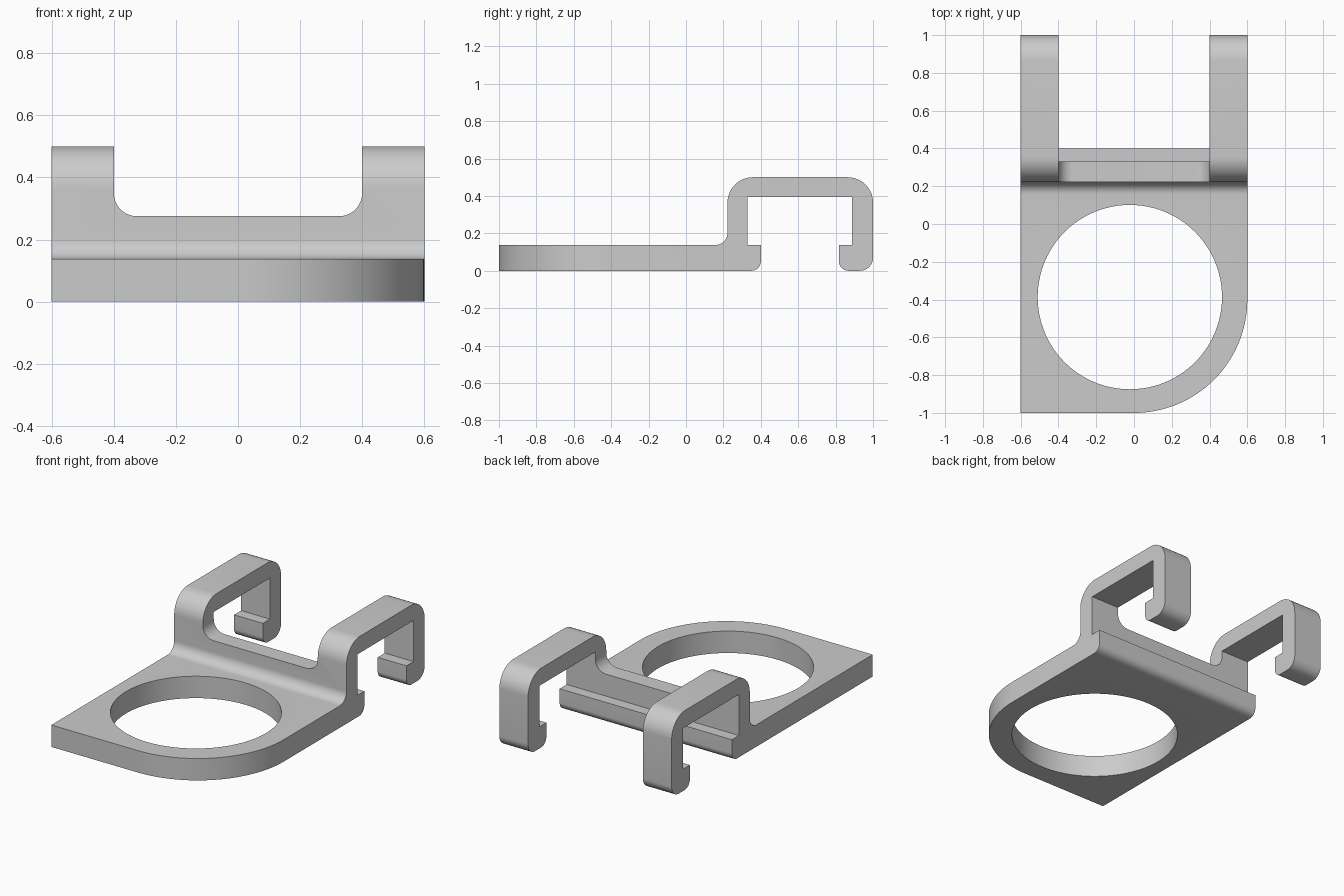
import bpy, bmesh, math
from mathutils import Vector, Matrix

cube = bpy.data.objects.get("Cube")
if cube:
    bpy.data.objects.remove(cube, do_unlink=True)

grey = bpy.data.materials.new("plain grey")
grey.use_nodes = True
colour = (0.6, 0.6, 0.6, 1)
grey.diffuse_color = colour
grey.node_tree.nodes["Principled BSDF"].inputs["Base Color"].default_value = colour


def rounded(corners, steps=12):
    """Outline from (u, v, radius) corners, each filleted by its radius."""
    points = []
    for i, (u, v, r) in enumerate(corners):
        p = Vector((u, v))
        if r == 0:
            points.append(p)
            continue
        a = (Vector(corners[i - 1][:2]) - p).normalized()
        b = (Vector(corners[(i + 1) % len(corners)][:2]) - p).normalized()
        centre = p + (a + b) * r          # all corners are square
        for s in range(steps + 1):
            t = math.pi / 2 * s / steps
            points.append(centre - b * r * math.cos(t) - a * r * math.sin(t))
    return points


def extrude(name, points, axis, start, end):
    """Solid made by sweeping an outline along x, y or z."""
    place = {"x": lambda p: (start, p.x, p.y),
             "y": lambda p: (p.x, start, p.y),
             "z": lambda p: (p.x, p.y, start)}[axis]
    bm = bmesh.new()
    face = bm.faces.new([bm.verts.new(place(p)) for p in points])
    swept = bmesh.ops.extrude_face_region(bm, geom=[face])["geom"]
    shift = Vector([(end - start) * (axis == k) for k in "xyz"])
    bmesh.ops.translate(bm, vec=shift,
                        verts=[g for g in swept if isinstance(g, bmesh.types.BMVert)])
    bmesh.ops.recalc_face_normals(bm, faces=bm.faces)
    mesh = bpy.data.meshes.new(name)
    bm.to_mesh(mesh)
    bm.free()
    obj = bpy.data.objects.new(name, mesh)
    bpy.context.collection.objects.link(obj)
    return obj


# Side profile: plate, upright wall, lip and hook
profile = rounded([
    (-1, 0, 0), (0.4, 0, 0.05), (0.4, 0.137, 0), (0.33, 0.137, 0),
    (0.33, 0.395, 0), (0.888, 0.395, 0), (0.888, 0.137, 0), (0.818, 0.137, 0),
    (0.818, 0, 0.05), (1, 0, 0.07), (1, 0.5, 0.135), (0.222, 0.5, 0.135),
    (0.222, 0.138, 0.065), (-1, 0.138, 0)])
bracket = extrude("hook_bracket", profile, "x", -0.6, 0.6)
bracket.data.materials.append(grey)

# Gap between the hooks, with rounded lower corners
notch = extrude("notch_cutter", rounded([
    (-0.4, 0.275, 0.075), (0.4, 0.275, 0.075), (0.4, 0.7, 0), (-0.4, 0.7, 0)]),
    "y", 0.1, 0.6)
rear = extrude("rear_gap_cutter", rounded([
    (-0.4, 0.5, 0), (0.4, 0.5, 0), (0.4, 1.2, 0), (-0.4, 1.2, 0)]),
    "z", -0.1, 0.7)

# Round hole in the plate
hole = extrude("hole_cutter", [
    Vector((-0.022 + 0.488 * math.cos(a), -0.387 + 0.488 * math.sin(a)))
    for a in (math.tau * i / 96 for i in range(96))], "z", -0.1, 0.3)

# Large rounded front left corner
arc = [Vector((0.6 * math.sin(a), -0.4 - 0.6 * math.cos(a)))
       for a in (math.pi / 2 * i / 32 for i in range(33))]
corner = extrude("corner_cutter",
                 arc + [Vector((0.8, -0.4)), Vector((0.8, -1.2)), Vector((0, -1.2))],
                 "z", -0.1, 0.3)

# Cut, then bake the cuts and drop the cutters
cutters = [notch, rear, hole, corner]
for cutter in cutters:
    cutter.hide_render = True
    mod = bracket.modifiers.new(cutter.name, "BOOLEAN")
    mod.operation = "DIFFERENCE"
    mod.solver = "EXACT"
    mod.object = cutter
bpy.ops.object.select_all(action="DESELECT")
bracket.select_set(True)
bpy.context.view_layer.objects.active = bracket
for cutter in cutters:
    bpy.ops.object.modifier_apply(modifier=cutter.name)
    bpy.data.objects.remove(cutter, do_unlink=True)

bpy.ops.object.shade_smooth_by_angle(angle=math.radians(30))
